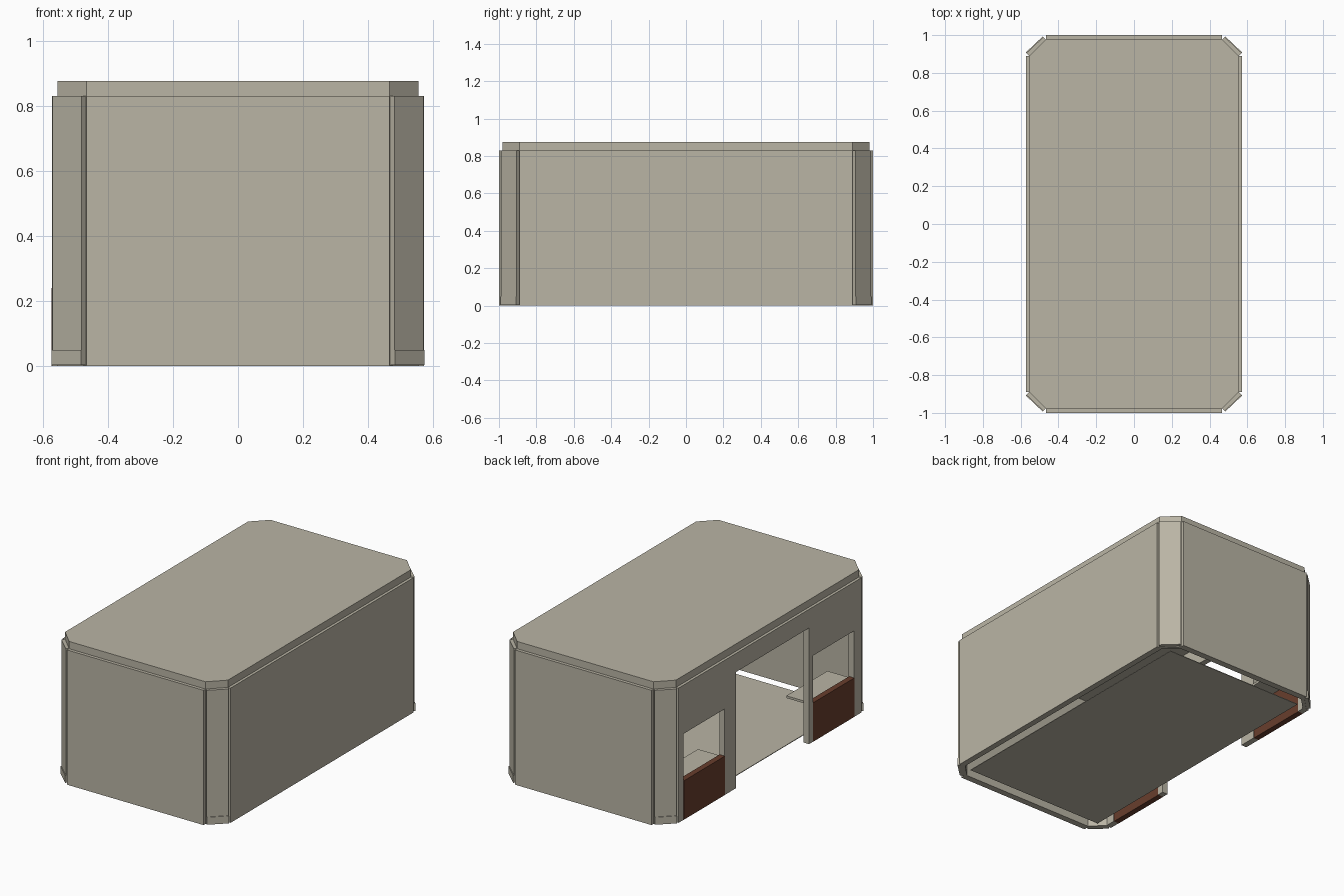
import bpy, bmesh
from mathutils import Vector

if "Cube" in bpy.data.objects:
    bpy.data.objects.remove(bpy.data.objects["Cube"])


def material(name, rgb):
    m = bpy.data.materials.new(name)
    m.diffuse_color = (*rgb, 1.0)
    m.use_nodes = True
    m.node_tree.nodes["Principled BSDF"].inputs["Base Color"].default_value = m.diffuse_color
    return m


BEIGE = material("warm_beige", (0.49, 0.46, 0.375))
BROWN = material("dark_brown", (0.14, 0.048, 0.026))


def extrude(name, pts, offset, mat=BEIGE):
    """Solid from a planar outline of 3D points pushed along an offset."""
    bm = bmesh.new()
    face = bm.faces.new([bm.verts.new(p) for p in pts])
    new = bmesh.ops.extrude_face_region(bm, geom=[face])
    moved = [g for g in new["geom"] if isinstance(g, bmesh.types.BMVert)]
    bmesh.ops.translate(bm, verts=moved, vec=Vector(offset))
    bmesh.ops.recalc_face_normals(bm, faces=bm.faces)
    mesh = bpy.data.meshes.new(name)
    bm.to_mesh(mesh)
    bm.free()
    mesh.materials.append(mat)
    obj = bpy.data.objects.new(name, mesh)
    bpy.context.collection.objects.link(obj)
    return obj


def plan(name, xy, z0, z1, mat=BEIGE):
    return extrude(name, [(x, y, z0) for x, y in xy], (0, 0, z1 - z0), mat)


def box(name, x0, x1, y0, y1, z0, z1, mat=BEIGE):
    return plan(name, [(x0, y0), (x1, y0), (x1, y1), (x0, y1)], z0, z1, mat)


def octagon(x, y, cx, cy):
    return [(x, -cy), (x, cy), (cx, y), (-cx, y),
            (-x, cy), (-x, -cy), (-cx, -y), (cx, -y)]


WALL_TOP, TOP = 0.83, 0.875
outer = octagon(0.555, 0.98, 0.465, 0.89)
inner = octagon(0.535, 0.96, 0.457, 0.882)

# Roof slab and floor plate
plan("roof", outer, WALL_TOP, TOP)
box("floor", -0.48, 0.48, -0.90, 0.90, 0.0, 0.004)

# Inner shell, one mitred slab per side except the open serving side
for i in range(8):
    if i != 4:
        j = (i + 1) % 8
        plan("inner_wall", [outer[i], outer[j], inner[j], inner[i]], 0.0, WALL_TOP)

# Outer cladding on the three closed sides
box("right_cladding", 0.555, 0.572, -0.89, 0.89, 0.0, WALL_TOP)
for s in (-1, 1):
    box("end_cladding", -0.465, 0.465, *sorted((s * 0.98, s)), 0.0, WALL_TOP)

# Serving side: a doorway between two hatches
bays = [(-0.82, -0.42, 0.53), (-0.38, 0.33, 0.715), (0.44, 0.84, 0.53)]
for name, x, t in (("serving_wall_inner", -0.555, 0.02),
                   ("serving_cladding", -0.572, 0.017)):
    outline = [(x, -0.89, 0.0)]
    for a, b, h in bays:
        outline += [(x, a, 0.0), (x, a, h), (x, b, h), (x, b, 0.0)]
    outline += [(x, 0.89, 0.0), (x, 0.89, WALL_TOP), (x, -0.89, WALL_TOP)]
    extrude(name, outline, (t, 0, 0))

# Brown hatch fronts with counters behind
for a, b, h in (bays[0], bays[2]):
    box("hatch_front", -0.573, -0.537, a, b, 0.0, 0.24, BROWN)
    box("counter", -0.54, -0.39, a, b, 0.22, 0.234)

# Angled corner panels with a slightly proud plinth
for sx in (-1, 1):
    for sy in (-1, 1):
        panel = [(0.465, 0.975), (0.555, 0.89), (0.57, 0.905), (0.48, 0.99)]
        plinth = [(0.465, 0.975), (0.555, 0.89), (0.573, 0.908), (0.483, 0.993)]
        plan("corner_panel", [(sx * x, sy * y) for x, y in panel], 0.05, WALL_TOP)
        plan("corner_plinth", [(sx * x, sy * y) for x, y in plinth], 0.004, 0.05)
